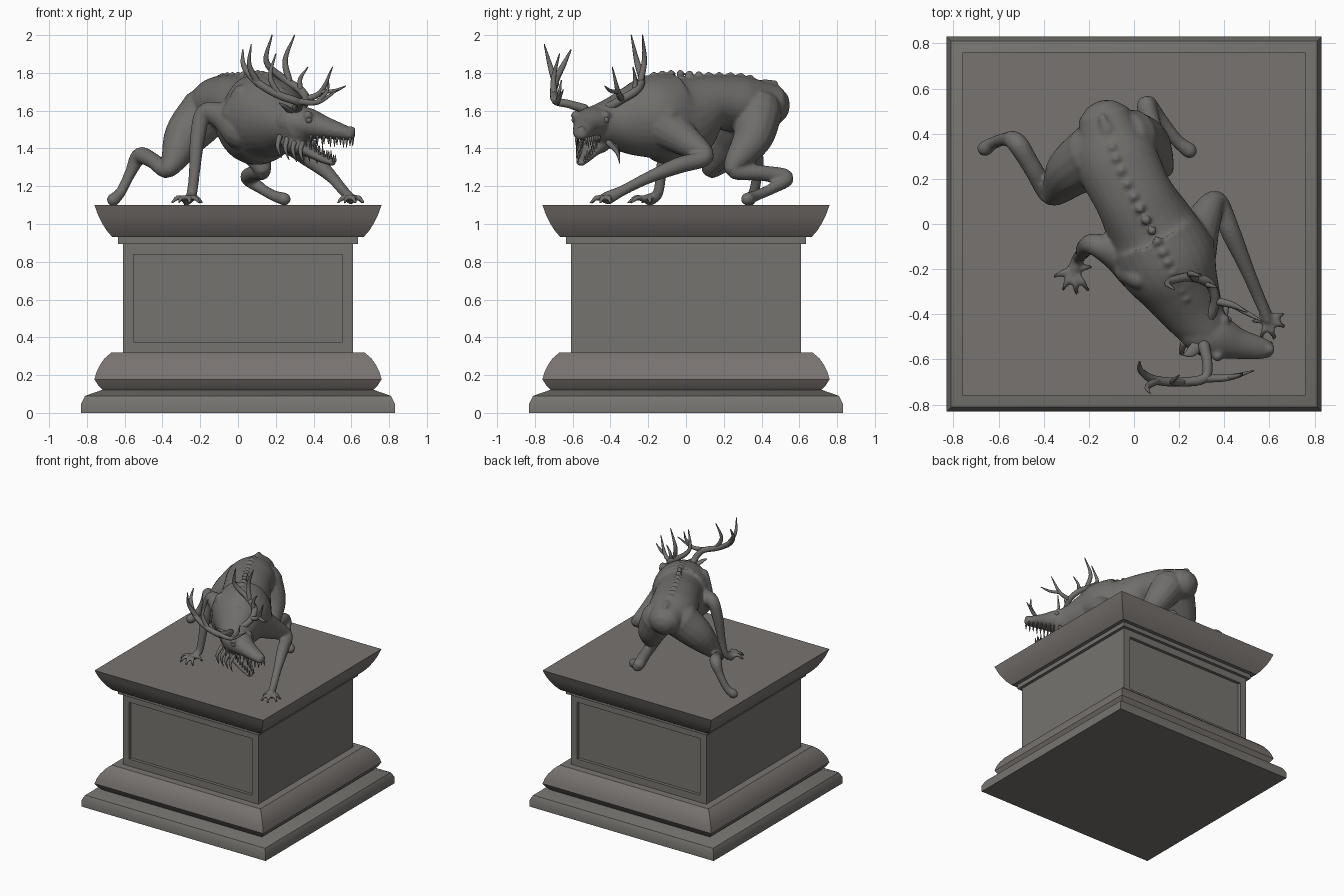
import bpy, bmesh, math
from mathutils import Vector


def material(name, rgb):
    m = bpy.data.materials.new(name)
    m.diffuse_color = (*rgb, 1)
    return m


STONE = material("grey stone", (0.18, 0.174, 0.16))
WARM = material("warm grey stone", (0.19, 0.172, 0.162))
BRONZE = material("dark grey sculpture", (0.162, 0.157, 0.148))


def finish(name, bm, mat, angle=30):
    bmesh.ops.recalc_face_normals(bm, faces=bm.faces)
    me = bpy.data.meshes.new(name)
    bm.to_mesh(me)
    bm.free()
    me.materials.append(mat)
    ob = bpy.data.objects.new(name, me)
    bpy.context.collection.objects.link(ob)
    bpy.ops.object.select_all(action='DESELECT')
    ob.select_set(True)
    bpy.context.view_layer.objects.active = ob
    bpy.ops.object.shade_smooth_by_angle(angle=math.radians(angle))
    return ob


def bridge(bm, rings):
    """Skin a list of vertex rings and close both ends."""
    n = len(rings[0])
    for a, b in zip(rings, rings[1:]):
        for i in range(n):
            j = (i + 1) % n
            bm.faces.new((a[i], a[j], b[j], b[i]))
    bm.faces.new(rings[0])
    bm.faces.new(rings[-1])


def square_loft(name, profile, mat, panels=False):
    bm = bmesh.new()
    corners = ((-1, -1), (1, -1), (1, 1), (-1, 1))
    bridge(bm, [[bm.verts.new((x * w, y * w, z)) for x, y in corners] for w, z in profile])
    if panels:  # sunk panels on front and back
        bmesh.ops.recalc_face_normals(bm, faces=bm.faces)
        faces = [f for f in bm.faces if abs(f.normal.y) > 0.9]
        bmesh.ops.inset_individual(bm, faces=faces, thickness=0.08)
        for f in bmesh.ops.extrude_discrete_faces(bm, faces=faces)["faces"]:
            bmesh.ops.translate(bm, verts=f.verts, vec=f.normal * -0.025)
    return finish(name, bm, mat)


def spline(pts, steps):
    """Smooth curve through points (x, y, z, radius[, vertical radius])."""
    P = [Vector(p if len(p) == 5 else (*p, p[3])) for p in pts]
    P = [P[0] * 2 - P[1]] + P + [P[-1] * 2 - P[-2]]
    out = []
    for a, b, c, d in zip(P, P[1:], P[2:], P[3:]):
        for k in range(steps):
            t = k / steps
            out.append((b * 2 + (c - a) * t + (a * 2 - b * 5 + c * 4 - d) * t * t
                        + (b * 3 - a - c * 3 + d) * t ** 3) * 0.5)
    return out + [P[-2]]


def tube(bm, pts, seg=16, steps=6):
    S = spline(pts, steps)
    C = [Vector(s[:3]) for s in S]
    T = [(C[min(i + 1, len(C) - 1)] - C[max(i - 1, 0)]).normalized() for i in range(len(C))]
    R = [(max(s[3], .002), max(s[4], .002)) for s in S]
    rows = [(c, t, r) for c, t, r in zip(C, T, R)]
    # rounded ends
    for end, sgn in ((0, -1), (-1, 1)):
        c, t, r = rows[end]
        for a in (30, 60, 82):
            s, k = math.sin(math.radians(a)), math.cos(math.radians(a))
            row = (c + t * sgn * min(r) * s, t, (r[0] * k, r[1] * k))
            rows.insert(0, row) if sgn < 0 else rows.append(row)
    up = Vector((0, 0, 1)) if abs(T[0].z) < 0.9 else Vector((0, 1, 0))
    rings = []
    for c, t, (rh, rv) in rows:
        up = (up - t * up.dot(t)).normalized()
        side = t.cross(up)
        rings.append([bm.verts.new(c + side * rh * math.cos(a) + up * rv * math.sin(a))
                      for a in (2 * math.pi * i / seg for i in range(seg))])
    bridge(bm, rings)


def ball(bm, p, r):
    ret = bmesh.ops.create_uvsphere(bm, u_segments=12, v_segments=8, radius=r)
    bmesh.ops.translate(bm, verts=ret["verts"], vec=p)


# ---- Pedestal ----
square_loft("base_plinth", [(.83, 0), (.83, .05), (.81, .09), (.71, .125)], STONE)
square_loft("base_moulding", [(.715, .12), (.74, .145), (.76, .178), (.748, .22), (.73, .255),
                              (.705, .29), (.67, .32)], WARM)
square_loft("pedestal_shaft", [(.61, .32), (.61, .895)], STONE, panels=True)
square_loft("cornice_fillet", [(.635, .895), (.635, .93)], STONE)
square_loft("cornice", [(.665, .93), (.695, .965), (.72, .005 + 1.0), (.74, 1.045), (.76, 1.10)], WARM)

# ---- Creature: torso, head and limbs fused into one skin ----
bm = bmesh.new()
torso = [(-.12, .43, 1.63, .13, .12), (-.08, .29, 1.635, .18, .15), (0, .12, 1.64, .175, .15),
         (.08, -.03, 1.56, .20, .24), (.15, -.17, 1.565, .22, .225), (.21, -.29, 1.545, .175, .185),
         (.27, -.40, 1.53, .135, .135), (.32, -.47, 1.52, .11, .11)]
tube(bm, torso, 28)
# skull, snout and lower jaw
tube(bm, [(.29, -.47, 1.54, .10, .09), (.37, -.50, 1.53, .10, .085), (.46, -.53, 1.51, .07, .06),
          (.56, -.55, 1.485, .05, .04), (.59, -.555, 1.475, .04, .032)], 20)
tube(bm, [(.29, -.47, 1.43, .08, .06), (.37, -.505, 1.39, .06, .035), (.44, -.535, 1.35, .042, .024),
          (.50, -.555, 1.325, .028, .018)], 16)
# hind legs
tube(bm, [(-.17, .31, 1.59, .14), (-.28, .23, 1.46, .115), (-.37, .13, 1.29, .048),
          (-.45, .25, 1.335, .042), (-.52, .36, 1.36, .045), (-.57, .375, 1.27, .030),
          (-.62, .36, 1.17, .028), (-.66, .335, 1.128, .035)])
tube(bm, [(-.02, .38, 1.59, .13), (.06, .35, 1.45, .105), (.13, .25, 1.29, .048),
          (.09, .40, 1.27, .042), (.055, .53, 1.245, .043), (.12, .46, 1.19, .030),
          (.19, .37, 1.15, .029), (.245, .325, 1.132, .035)])
# front legs
tube(bm, [(.02, -.19, 1.50, .11), (-.08, -.13, 1.57, .075), (-.18, -.09, 1.585, .048),
          (-.215, -.105, 1.45, .040), (-.23, -.13, 1.28, .030), (-.245, -.15, 1.16, .028),
          (-.27, -.20, 1.125, .036, .022)])
tube(bm, [(.25, -.12, 1.52, .12), (.30, .0, 1.44, .085), (.365, .10, 1.355, .048),
          (.43, -.04, 1.31, .044), (.50, -.20, 1.245, .032), (.555, -.33, 1.18, .028),
          (.595, -.42, 1.135, .038, .024)])
# fingers
hands = [((-.27, -.20), [(-.35, -.23), (-.315, -.29), (-.255, -.305), (-.205, -.29), (-.19, -.19)]),
         ((.595, -.42), [(.66, -.40), (.665, -.455), (.62, -.505), (.565, -.50), (.53, -.43)])]
for (px, py), tips in hands:
    for tx, ty in tips:
        mx, my = px + (tx - px) * .6, py + (ty - py) * .6
        tube(bm, [(px, py, 1.125, .018), (mx, my, 1.14, .015), (tx, ty, 1.112, .009)], 10, 4)
# spine knobs, tail stub, shoulder blades
for i, s in enumerate(spline(torso, 3)[2:17]):
    ball(bm, (s[0], s[1], s[2] + s[4] - .005), .022)
tube(bm, [(-.12, .42, 1.73, .04), (-.14, .47, 1.745, .018)], 10, 3)
tube(bm, [(.25, -.18, 1.69, .05), (.29, -.10, 1.58, .07)], 12, 3)
tube(bm, [(.02, -.24, 1.69, .05), (-.02, -.20, 1.58, .07)], 12, 3)
# brow ridges and nose
for p, r in (((.37, -.585, 1.575), .025), ((.40, -.425, 1.575), .025), ((.60, -.555, 1.495), .024)):
    ball(bm, p, r)
body = finish("creature_body", bm, BRONZE, 180)
mod = body.modifiers.new("fuse", 'REMESH')
mod.mode = 'VOXEL'
mod.voxel_size = .0095
mod.use_smooth_shade = True
mod = body.modifiers.new("soften", 'SMOOTH')
mod.factor = .5
mod.iterations = 4

# ---- Antlers: one beam each, with tines ----
antlers = {
    "near_antler": [
        [(.31, -.54, 1.61, .026), (.325, -.62, 1.635, .022), (.31, -.685, 1.65, .022), (.20, -.70, 1.69, .021),
         (.09, -.69, 1.76, .019), (.03, -.65, 1.84, .014), (.025, -.61, 1.92, .004)],
        [(.11, -.69, 1.74, .018), (.06, -.72, 1.84, .013), (.07, -.75, 1.95, .003)],
        [(.22, -.70, 1.68, .017), (.17, -.70, 1.78, .013), (.20, -.67, 1.90, .003)],
        [(.31, -.685, 1.65, .018), (.42, -.68, 1.645, .014), (.53, -.65, 1.71, .003)],
        [(.42, -.68, 1.645, .012), (.47, -.67, 1.70, .009), (.48, -.66, 1.76, .003)]],
    "far_antler": [
        [(.33, -.42, 1.61, .026), (.36, -.34, 1.66, .022), (.33, -.26, 1.71, .022), (.24, -.235, 1.77, .020),
         (.15, -.26, 1.86, .015), (.18, -.29, 2.0, .003)],
        [(.27, -.24, 1.76, .018), (.25, -.22, 1.87, .014), (.30, -.23, 2.0, .003)],
        [(.36, -.34, 1.66, .018), (.44, -.36, 1.70, .014), (.50, -.39, 1.83, .003)],
        [(.44, -.36, 1.70, .013), (.51, -.40, 1.705, .010), (.57, -.43, 1.73, .003)],
        [(.33, -.27, 1.71, .015), (.33, -.27, 1.77, .011), (.37, -.28, 1.83, .003)]]}
for name, branches in antlers.items():
    bm = bmesh.new()
    for b in branches:
        tube(bm, b, 10, 5)
    finish(name, bm, BRONZE, 60)

# ---- Teeth along both jaws ----
bm = bmesh.new()
ux, uy = Vector((.95, -.25, 0)), Vector((.25, .95, 0))
for s in (-1, 1):
    for i in range(7):
        t = i / 6
        p = Vector((.40, -.515, 1.465)).lerp(Vector((.60, -.555, 1.45)), t) + uy * s * (.058 - .03 * t)
        tube(bm, [(*p, .008), (p.x, p.y, p.z - .035 - .012 * (i % 2), .002)], 6, 2)
        p = Vector((.37, -.505, 1.41)).lerp(Vector((.51, -.555, 1.335)), t) + uy * s * (.042 - .022 * t)
        tube(bm, [(*p, .007), (p.x, p.y, p.z + .03 + .01 * (i % 2), .002)], 6, 2)
finish("teeth", bm, BRONZE, 60)

# ---- Eyes ----
bm = bmesh.new()
for p in ((.375, -.588, 1.55), (.415, -.425, 1.55)):
    ball(bm, p, .018)
finish("eyes", bm, BRONZE, 180)

# ---- Ears and cheek tufts ----
bm = bmesh.new()
tube(bm, [(.29, -.53, 1.59, .03, .015), (.25, -.57, 1.62, .022, .01), (.22, -.58, 1.64, .004)], 10, 4)
tube(bm, [(.33, -.40, 1.59, .03, .015), (.32, -.35, 1.62, .022, .01), (.30, -.32, 1.64, .004)], 10, 4)
finish("ears", bm, BRONZE, 60)
bm = bmesh.new()
for i in range(4):
    x = .22 + .04 * i
    tube(bm, [(x, -.53, 1.46 - .01 * i, .016), (x - .01, -.57, 1.41 - .01 * i, .011),
              (x + .01, -.575, 1.35 - .01 * i, .002)], 8, 4)
    tube(bm, [(x + .06, -.41, 1.46 - .01 * i, .016), (x + .07, -.365, 1.41 - .01 * i, .011),
              (x + .08, -.35, 1.35 - .01 * i, .002)], 8, 4)
finish("cheek_tufts", bm, BRONZE, 60)
